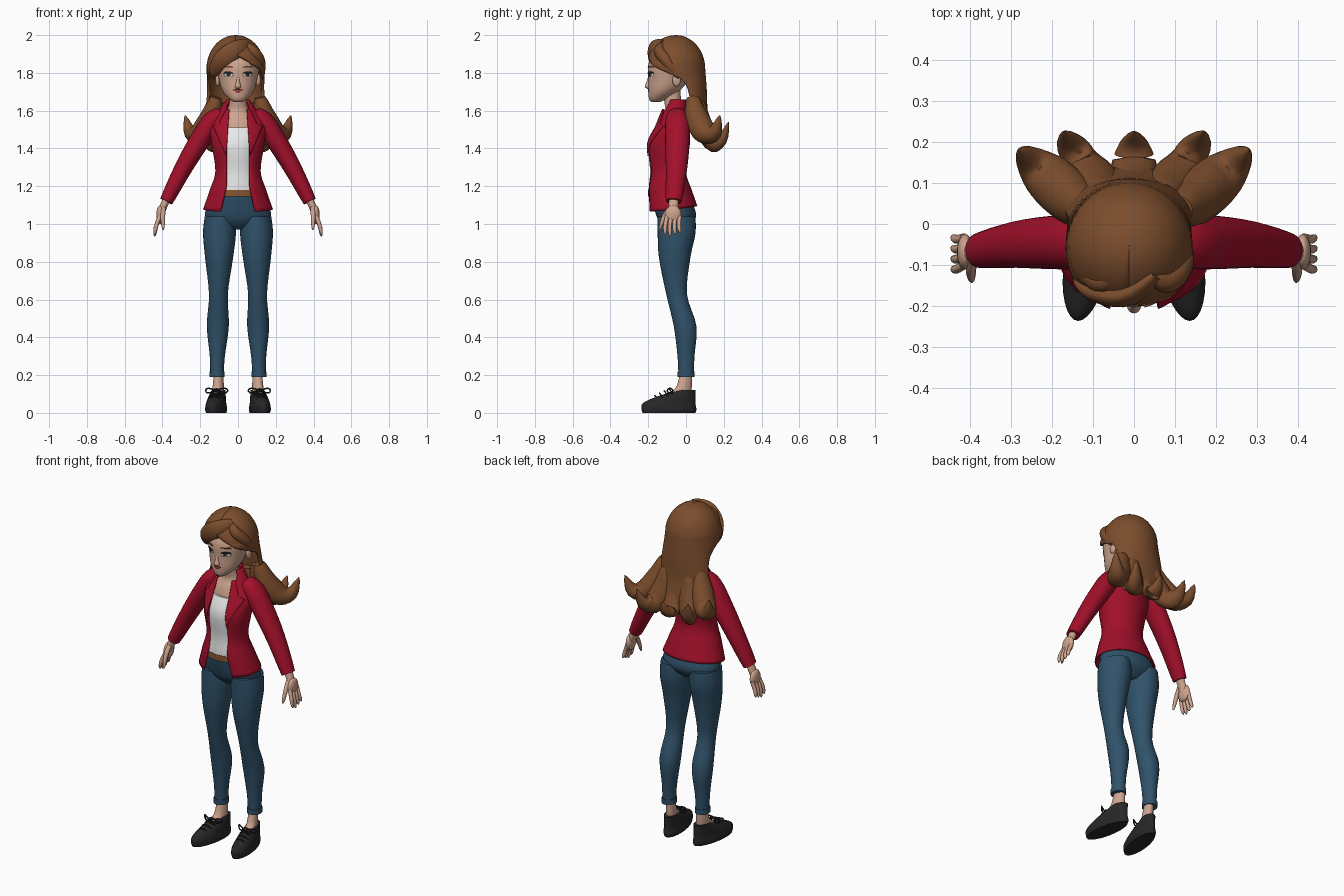
import bpy, bmesh
from math import sin, cos, asin, pi, radians, sqrt
from mathutils import Vector

if "Cube" in bpy.data.objects:
    bpy.data.objects.remove(bpy.data.objects["Cube"])


def material(name, *color):
    mat = bpy.data.materials.new(name)
    mat.use_nodes = True
    mat.diffuse_color = (*color, 1)
    mat.node_tree.nodes["Principled BSDF"].inputs["Base Color"].default_value = (*color, 1)
    return mat


HAIR = material("chestnut hair", .2, .075, .026)
SKIN = material("skin", .62, .37, .27)
RED = material("jacket red", .36, .005, .023)
WHITE = material("white cotton", .8, .8, .8)
LEATHER = material("belt leather", .24, .09, .03)
DENIM = material("blue denim", .03, .085, .145)
BLACK = material("shoe black", .02, .02, .02)
LIP = material("lip red", .3, .01, .02)
IRIS = material("iris green", .12, .17, .11)


def smooth(rows, steps=4):
    """Catmull-Rom interpolation between rows of numbers."""
    result = []
    for i in range(len(rows) - 1):
        before, start, end = rows[max(i - 1, 0)], rows[i], rows[i + 1]
        after = rows[min(i + 2, len(rows) - 1)]
        for step in range(steps):
            t = step / steps
            result.append([b + t * (c - a + t * (2*a - 5*b + 4*c - d + t * (3*b - a - 3*c + d))) / 2
                           for a, b, c, d in zip(before, start, end, after)])
    return result + [list(rows[-1])]


def build(name, color, rings, wrap=True, thick=0):
    """Skin a stack of rings; parts lying wholly on the left are mirrored."""
    size, verts = len(rings[0]), [v for ring in rings for v in ring]
    faces = [(i*size + k, i*size + (k + 1) % size, (i + 1)*size + (k + 1) % size, (i + 1)*size + k)
             for i in range(len(rings) - 1) for k in range(size if wrap else size - 1)]
    if wrap:
        faces += [range(size), range(len(verts) - size, len(verts))]
    mesh = bpy.data.meshes.new(name)
    mesh.from_pydata(verts, [], [tuple(f) for f in faces])
    if wrap:
        bm = bmesh.new()
        bm.from_mesh(mesh)
        bmesh.ops.recalc_face_normals(bm, faces=bm.faces)
        bm.to_mesh(mesh)
        bm.free()
    mesh.materials.append(color)
    mesh.shade_smooth()
    mesh.set_sharp_from_angle(angle=radians(55))
    part = bpy.data.objects.new(name, mesh)
    bpy.context.collection.objects.link(part)
    if thick:
        solid = part.modifiers.new("thickness", 'SOLIDIFY')
        solid.thickness, solid.offset = thick, -1
    if min(v[0] for v in verts) > 0:
        part.modifiers.new("mirror", 'MIRROR')
    return part


def ellipse(row, x, gap=0, count=32, wrap=True):
    """Level ring of a (y, z, half width, half depth) row, open at the front by gap."""
    y, z, width, depth = row
    angles = [gap + (2 * pi - 2 * gap) * k / count for k in range(count if wrap else count + 1)]
    return [(x + width * sin(a), y - depth * cos(a), z) for a in angles]


def loft(name, color, profile, x=0, lean=0):
    return build(name, color, [ellipse(row, x + lean * row[1]) for row in profile])


def shell(name, color, profile, gap, thick, x=0):
    rings = [ellipse(row, x, gap(row), wrap=False) for row in profile]
    return build(name, color, rings, wrap=False, thick=thick)


def tube(name, color, points, radius, depth=1, count=16):
    """Round body along a path; radius is a function of the fraction travelled."""
    path = [Vector(p) for p in smooth(points)]
    last, rings = len(path) - 1, []
    for i, center in enumerate(path):
        along = (path[min(i + 1, last)] - path[max(i - 1, 0)]).normalized()
        side = Vector((0, 1, 0))
        side = (side - along * side.dot(along)).normalized()
        across, r = side.cross(along), radius(i / last)
        turns = [2 * pi * k / count for k in range(count)]
        rings.append([center + across * r * cos(a) + side * r * depth * sin(a) for a in turns])
    return build(name, color, rings)


def lock(name, points, r, depth=1):
    return tube(name, HAIR, points, lambda t: r * sin(pi * (.15 + .85 * t)) + .002, depth)


def ball(name, color, x, y, z, width, depth, height):
    arc = [pi * k / 8 for k in range(9)]
    loft(name, color, [(y, z - height * cos(a), width * sin(a) + .0005, depth * sin(a) + .0005)
                       for a in arc], x)


def level(profile, z):
    """Row of a profile at height z."""
    for low, high in zip(profile, profile[1:]):
        if z <= high[1]:
            t = (z - low[1]) / (high[1] - low[1])
            return [a + (b - a) * t for a, b in zip(low, high)]
    return profile[-1]


def band(profile, low, high, scale, steps=12):
    """Section of a profile between two heights, slimmed by scale."""
    rows = [level(profile, low + (high - low) * k / steps) for k in range(steps + 1)]
    return [(y, z, width * scale, depth * scale) for y, z, width, depth in rows]


def patch(name, color, profile, spans, lift, count=6):
    """Thin plate on the front of a body; spans are (z, inner x, outer x)."""
    rings = []
    for z, inner, outer in spans:
        y, z, width, depth = level(profile, z)
        xs = [inner + (outer - inner) * k / count for k in range(count + 1)]
        rings.append([(x, y - depth * sqrt(max(0, 1 - (x / width) ** 2)) - lift, z) for x in xs])
    build(name, color, rings, wrap=False, thick=.004)


def disc(name, color, profile, x, z, width, height, lift):
    arc = [pi * k / 8 for k in range(9)]
    patch(name, color, profile, [(z - height * cos(a), x - width * sin(a), x + width * sin(a))
                                 for a in arc], lift)


# Body profiles, rows of y, z, half width, half depth
TORSO = smooth([(-.075, 1.08, .185, .135), (-.09, 1.18, .15, .12), (-.1, 1.28, .12, .1),
                (-.095, 1.42, .14, .115), (-.07, 1.52, .15, .09), (-.06, 1.6, .1, .07),
                (-.05, 1.66, .06, .05)])
HEAD = smooth([(-.16, 1.645, .02, .02), (-.15, 1.66, .045, .045), (-.12, 1.7, .08, .08),
               (-.095, 1.76, .1, .105), (-.08, 1.86, .11, .115), (-.075, 1.96, .04, .04)])

# Trousers and belt
loft("trouser_legs", DENIM, smooth([(0, .19, .035, .04), (0, .3, .04, .045), (-.005, .46, .058, .06),
     (-.05, .63, .05, .055), (-.06, .82, .074, .083), (-.05, .95, .087, .1), (-.05, 1.04, .08, .1)]),
     x=.115, lean=-.018)
loft("trouser_cuffs", DENIM, [(0, z, .04, .045) for z in (.19, .2, .22)], x=.111)
loft("trouser_hips", DENIM, smooth([(-.05, .97, .05, .05), (-.05, 1.01, .15, .09),
     (-.055, 1.06, .174, .107), (-.085, 1.16, .136, .1)]))
loft("belt", LEATHER, band(TORSO, 1.145, 1.18, .92))

# Shirt, chest and neck
loft("shirt", WHITE, band(TORSO, 1.16, 1.51, .9))
loft("chest_and_neck", SKIN, smooth([(-.08, 1.47, .12, .075), (-.065, 1.55, .1, .07),
     (-.06, 1.6, .06, .05), (-.07, 1.65, .045, .045), (-.075, 1.72, .045, .045)]))

# Jacket, hanging lower at the front, with lapels and sleeves
OPENING = .063
jacket = shell("jacket", RED, TORSO, lambda row: asin((OPENING + max(0, 1.2 - row[1]) / 4)
               / max(row[2], OPENING * 1.3)), thick=.01)
for v in jacket.data.vertices:
    v.co.z += max(0, 1.2 - v.co.z) * (v.co.y + .07)
lapel = [k / 16 for k in range(17)]
patch("lapels", RED, TORSO, [(1.36 + t / 4, OPENING - t / 60, OPENING + (t / 9 if t < .65 else (1 - t) / 8))
                             for t in lapel], lift=.008)
tube("sleeves", RED, [(.085, -.045, 1.575), (.135, -.045, 1.545), (.195, -.045, 1.455),
     (.287, -.05, 1.3), (.38, -.065, 1.12)],
     lambda t: .035 + .02 * sin(pi * (.15 + .85 * t)), depth=1.2, count=24)

# Hands
tube("wrists", SKIN, [(.37, -.064, 1.15), (.4, -.067, 1.08), (.41, -.068, 1.05)], lambda t: .02, 1.3)
ball("palms", SKIN, .412, -.068, 1.05, .02, .043, .05)
for i, finger in enumerate(("index", "middle", "ring", "little")):
    y, tip = -.1 + .022 * i, .935 + .01 * abs(i - 1)
    tube(finger + "_fingers", SKIN, [(.415, y, 1.04), (.433, y * 1.1, .99), (.442, y * 1.2 + .01, tip)],
         lambda t: .011 - .008 * t ** 6, count=10)
tube("thumbs", SKIN, [(.395, -.085, 1.085), (.398, -.115, 1.04), (.396, -.14, .97)],
     lambda t: .013 - .009 * t ** 4, count=10)

# Feet, shoes and laces, toes turned slightly outward
feet = [loft("feet", SKIN, smooth([(-.085, .05, .035, .1), (-.075, .075, .035, .1), (-.055, .09, .03, .08),
             (-.015, .125, .03, .045), (0, .2, .025, .033)]), x=.11),
        loft("shoes", BLACK, smooth([(-.09, 0, .05, .14), (-.09, .02, .055, .145), (-.09, .05, .05, .14),
             (-.06, .08, .045, .11), (0, .12, .035, .05)]), x=.11)]
for i in range(4):
    y, z = -.145 + .025 * i, .08 + .012 * i
    points = [(.11 + .035 * s, y - .02 * (1 - s * s), z - .025 * s * s) for s in (-1, 0, 1)]
    feet.append(tube("laces", BLACK, [(x, y, z + .012) for x, y, z in points], lambda t: .004, count=8))
for side in (1, -1):
    points = [(.11 + side * .058 * sin(a / 2), -.085 - .015 * cos(a), .118 + .012 * sin(a))
              for a in (2 * pi * k / 6 for k in range(7))]
    feet.append(tube("bow_loops", BLACK, points, lambda t: .004, count=8))
for part in feet:
    for v in part.data.vertices:
        v.co.x -= .14 * (v.co.y + .05)

# Head and face
loft("head", SKIN, HEAD)
loft("nose", SKIN, smooth([(-.198, 1.715, .008, .006), (-.2, 1.727, .017, .018),
                           (-.198, 1.75, .01, .012), (-.193, 1.785, .006, .005)]))
ball("ears", SKIN, .108, -.05, 1.762, .012, .022, .034)
ball("upper_lip", LIP, 0, -.193, 1.71, .028, .009, .006)
ball("lower_lip", LIP, 0, -.192, 1.7, .02, .009, .008)
EYE = dict(x=.05, z=1.79)
disc("eye_whites", WHITE, HEAD, **EYE, width=.024, height=.013, lift=.002)
disc("irises", IRIS, HEAD, **EYE, width=.011, height=.012, lift=.004)
disc("pupils", BLACK, HEAD, **EYE, width=.005, height=.006, lift=.006)
for name, color, z, rise in (("upper_lashes", BLACK, 1.797, .01), ("eyebrows", HAIR, 1.828, .008)):
    patch(name, color, HEAD, [(z + rise * t, .026 + .02 * t * t, .078 - .015 * t * t)
                              for t in (0, .5, 1)], lift=.005)

# Hair: domed crown and long fall, opened around the face
crown = [(-.055, 1.82 + .18 * sin(a), .154 * cos(a) + .001, .156 * cos(a) + .001)
         for a in (pi * k / 14 for k in range(8))]
fall = [(.09, 1.42, .17, .055), (.06, 1.5, .175, .075), (.025, 1.6, .162, .09), (0, 1.71, .152, .11)]
shell("hair_main", HAIR, smooth(fall + crown),
      lambda row: radians(min(max(700 * (1.9 - row[1]), 0), 97)), thick=.014, x=-.012)

# Swept fringe and flipped ends
lock("fringe_sweep", [(.055, -.125, 1.955), (-.01, -.175, 1.925), (-.08, -.168, 1.87),
                      (-.122, -.13, 1.81), (-.132, -.1, 1.77)], .05, .5)
lock("fringe_sides", [(.04, -.125, 1.95), (.08, -.14, 1.915), (.112, -.105, 1.865),
                      (.124, -.065, 1.81), (.125, -.04, 1.77)], .03)
lock("side_flips", [(.115, .035, 1.67), (.145, .055, 1.57), (.195, .1, 1.485), (.25, .15, 1.485),
                    (.28, .18, 1.575)], .058, 1.1)
lock("back_flips", [(.07, .075, 1.64), (.085, .09, 1.54), (.115, .13, 1.445), (.15, .19, 1.45),
                    (.17, .225, 1.54)], .063, .75)
lock("middle_flip", [(0, .085, 1.6), (0, .105, 1.5), (0, .145, 1.43), (0, .195, 1.445),
                     (0, .225, 1.51)], .055, .65)
